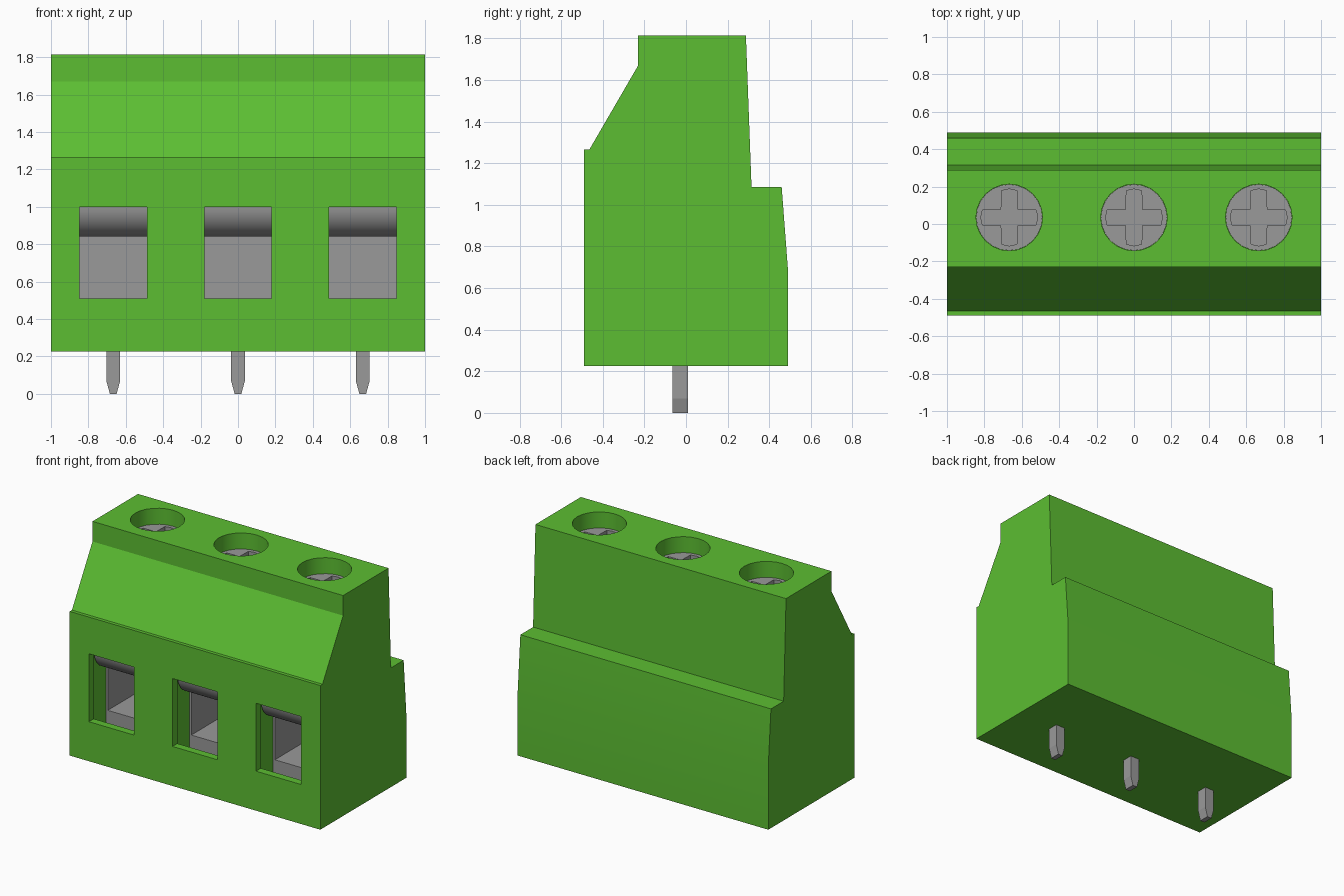
import bpy, bmesh, math

cube = bpy.data.objects.get("Cube")
if cube:
    bpy.data.objects.remove(cube, do_unlink=True)


def material(name, rgb):
    m = bpy.data.materials.new(name)
    m.use_nodes = True
    m.diffuse_color = (*rgb, 1)
    m.node_tree.nodes["Principled BSDF"].inputs["Base Color"].default_value = (*rgb, 1)
    return m


GREEN = material("green plastic", (0.107, 0.515, 0.032))
GREY = material("grey metal", (0.32, 0.32, 0.32))


def prism(name, pts, lo, hi, axis, mat):
    """Extrude a 2D outline along x (points are y,z), y (x,z) or z (x,y)."""
    place = {"x": lambda a, b, t: (t, a, b),
             "y": lambda a, b, t: (a, t, b),
             "z": lambda a, b, t: (a, b, t)}[axis]
    bm = bmesh.new()
    ends = [[bm.verts.new(place(a, b, t)) for a, b in pts] for t in (lo, hi)]
    bm.faces.new(ends[0])
    bm.faces.new(ends[1])
    n = len(pts)
    for i in range(n):
        j = (i + 1) % n
        bm.faces.new((ends[0][i], ends[0][j], ends[1][j], ends[1][i]))
    bmesh.ops.recalc_face_normals(bm, faces=bm.faces)
    me = bpy.data.meshes.new(name)
    bm.to_mesh(me)
    bm.free()
    me.materials.append(mat)
    ob = bpy.data.objects.new(name, me)
    bpy.context.collection.objects.link(ob)
    return ob


def box(name, x, y, z, mat):
    return prism(name, [(y[0], z[0]), (y[1], z[0]), (y[1], z[1]), (y[0], z[1])],
                 x[0], x[1], "x", mat)


def circle(cx, cy, r, n=24):
    return [(cx + r * math.cos(2 * math.pi * i / n),
             cy + r * math.sin(2 * math.pi * i / n)) for i in range(n)]


def cut(ob, cutters):
    """Subtract the cutters, bake the result and delete them."""
    for c in cutters:
        c.hide_render = True
        mod = ob.modifiers.new("cut", "BOOLEAN")
        mod.operation = "DIFFERENCE"
        mod.solver = "EXACT"
        mod.object = c
    bpy.context.view_layer.update()
    dg = bpy.context.evaluated_depsgraph_get()
    me = bpy.data.meshes.new_from_object(ob.evaluated_get(dg))
    ob.modifiers.clear()
    ob.data = me
    for c in cutters:
        bpy.data.objects.remove(c, do_unlink=True)


def smooth(ob, degrees):
    bpy.ops.object.select_all(action="DESELECT")
    ob.select_set(True)
    bpy.context.view_layer.objects.active = ob
    bpy.ops.object.shade_smooth_by_angle(angle=math.radians(degrees))


COLUMNS = {"right": -0.667, "middle": 0.0, "left": 0.667}
SCREW_Y, FRONT, HALF = 0.035, -0.49, 0.18
RIM, CAGE_FRONT, CAGE_BACK = -0.435, -0.275, 0.345

# Stepped housing
housing = prism("housing", [
    (-0.49, 0.225), (0.49, 0.225), (0.49, 0.69), (0.46, 1.085), (0.315, 1.085),
    (0.288, 1.815), (-0.23, 1.815), (-0.23, 1.67), (-0.465, 1.265), (-0.49, 1.265)],
    -1, 1, "x", GREEN)

# Wire openings, wider chambers behind them, and screw wells
cutters = []
for x in COLUMNS.values():
    cutters += [
        box("opening_cutter", (x - HALF, x + HALF), (FRONT - 0.1, RIM + 0.05), (0.51, 1.0), GREEN),
        box("chamber_cutter", (x - 0.195, x + 0.195), (RIM, CAGE_BACK), (0.40, 1.03), GREEN),
        prism("well_cutter", circle(x, SCREW_Y, 0.178), 1.58, 1.9, "z", GREEN)]
cut(housing, cutters)
smooth(housing, 20)

for side, x in COLUMNS.items():
    # Metal cage, open to the front and top
    cage = box(side + "_cage", (x - 0.195, x + 0.195), (CAGE_FRONT, CAGE_BACK), (0.40, 1.0), GREY)
    cut(cage, [box("cage_cutter", (x - HALF, x + HALF), (CAGE_FRONT - 0.1, CAGE_BACK - 0.04),
                   (0.51, 1.1), GREY)])

    # Clamp plate with a rounded front edge
    arc = [(CAGE_FRONT - 0.158 * math.cos(a), 1.0 - 0.16 * math.sin(a))
           for a in (math.pi / 2 * i / 10 for i in range(11))]
    clamp = prism(side + "_clamp", arc + [(CAGE_BACK - 0.04, 0.84), (CAGE_BACK - 0.04, 1.028),
                                          (CAGE_FRONT - 0.158, 1.028)],
                  x - HALF, x + HALF, "x", GREY)
    smooth(clamp, 30)

    # Screw head with a cross recess
    screw = prism(side + "_screw", circle(x, SCREW_Y, 0.177), 1.58, 1.70, "z", GREY)
    cross = []
    for k in range(4):
        c, s = round(math.cos(k * math.pi / 2)), round(math.sin(k * math.pi / 2))
        for a, b in ((0.043, -0.043), (0.143, -0.041), (0.152, 0), (0.143, 0.041)):
            cross.append((x + a * c - b * s, SCREW_Y + a * s + b * c))
    cut(screw, [prism("cross_cutter", cross, 1.63, 1.8, "z", GREY)])
    smooth(screw, 20)

    # Solder pin with a tapered tip
    prism(side + "_pin", [(x - 0.037, 0.25), (x - 0.037, 0.07), (x - 0.018, 0),
                          (x + 0.018, 0), (x + 0.037, 0.07), (x + 0.037, 0.25)],
          -0.066, 0.01, "y", GREY)
